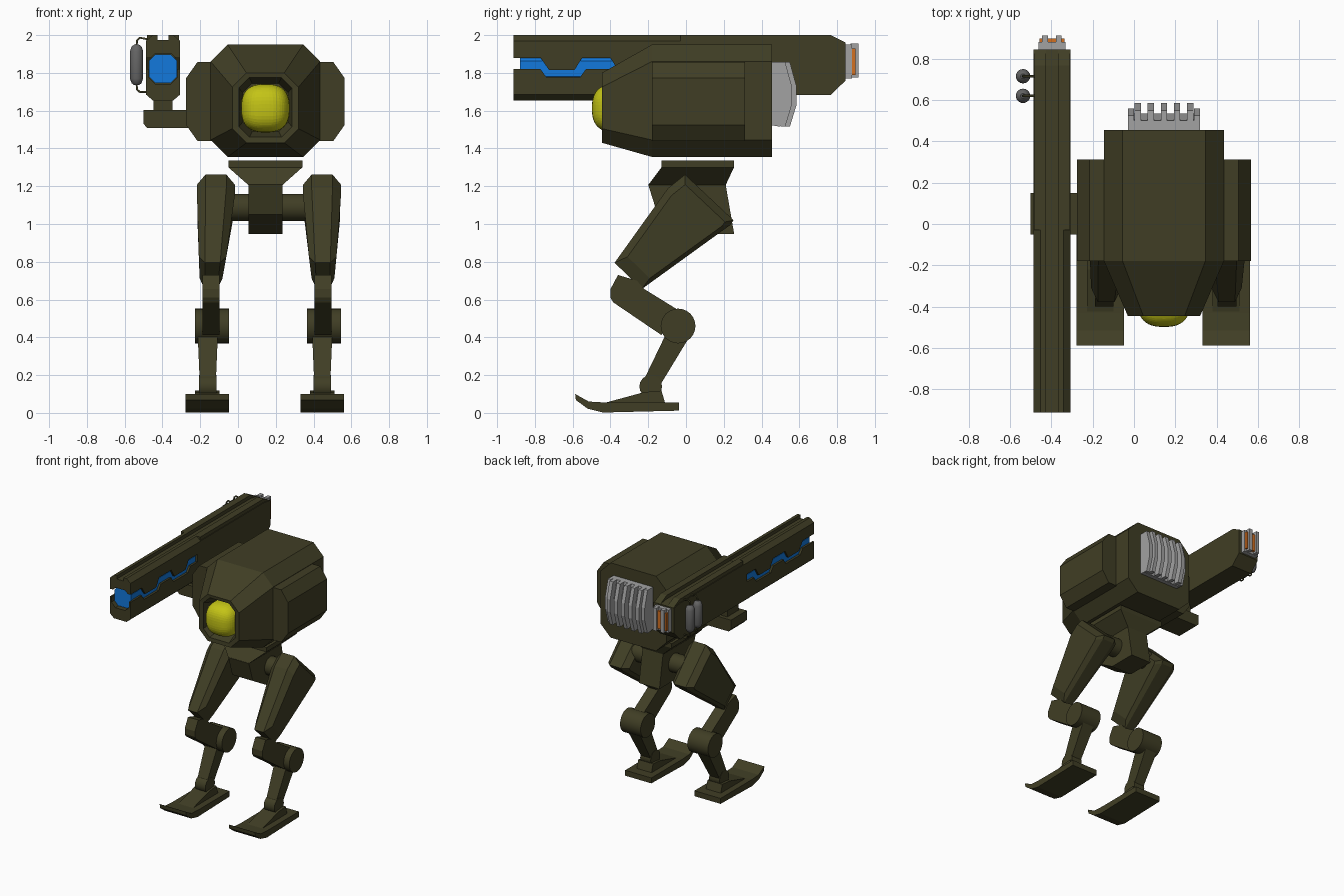
import bpy, bmesh, math
from mathutils import Vector

if "Cube" in bpy.data.objects:
    bpy.data.objects.remove(bpy.data.objects["Cube"])

def material(name, r, g, b):
    m = bpy.data.materials.new(name)
    m.diffuse_color = (r, g, b, 1)
    m.use_nodes = True
    m.node_tree.nodes["Principled BSDF"].inputs["Base Color"].default_value = m.diffuse_color
    return m

OLIVE = material("olive armour", 0.051, 0.048, 0.018)
YELLOW = material("yellow eye", 0.55, 0.55, 0.008)
BLUE = material("blue energy", 0.006, 0.19, 0.72)
GREY = material("light grey metal", 0.36, 0.36, 0.36)
DARK = material("dark grey metal", 0.13, 0.13, 0.13)
ORANGE = material("orange vent", 0.65, 0.16, 0.015)

def finish(name, bm, mat):
    bmesh.ops.recalc_face_normals(bm, faces=bm.faces)
    me = bpy.data.meshes.new(name)
    bm.to_mesh(me)
    bm.free()
    ob = bpy.data.objects.new(name, me)
    bpy.context.collection.objects.link(ob)
    me.materials.append(mat)
    return ob

def loft(name, rings, mat, caps=True):
    """Skin a list of equal-length point rings."""
    bm = bmesh.new()
    vs = [[bm.verts.new(p) for p in r] for r in rings]
    n = len(vs[0])
    for a, b in zip(vs, vs[1:]):
        for i in range(n):
            j = (i + 1) % n
            bm.faces.new((a[i], a[j], b[j], b[i]))
    if caps:
        bm.faces.new(vs[0])
        bm.faces.new(vs[-1])
    return finish(name, bm, mat)

def side_prism(name, pts, cx, hw, mat=OLIVE):
    return loft(name, [[(x, y, z) for y, z in pts] for x in (cx - hw, cx + hw)], mat)

def front_prism(name, pts, y0, y1, mat=OLIVE):
    return loft(name, [[(x, y, z) for x, z in pts] for y in (y0, y1)], mat)

def box(name, x0, x1, y0, y1, z0, z1, mat=OLIVE):
    return front_prism(name, [(x0, z0), (x1, z0), (x1, z1), (x0, z1)], y0, y1, mat)

def octagon(cx, hw, z0, z1, cxx, cz):
    """Box outline with cut corners."""
    l, r = cx - hw, cx + hw
    return [(l + cxx, z0), (r - cxx, z0), (r, z0 + cz), (r, z1 - cz),
            (r - cxx, z1), (l + cxx, z1), (l, z1 - cz), (l, z0 + cz)]

def rod(name, cx, hw, cy, cz, r, n=24):
    pts = [(cy + r * math.cos(2 * math.pi * i / n), cz + r * math.sin(2 * math.pi * i / n))
           for i in range(n)]
    ob = side_prism(name, pts, cx, hw)
    ob.data.shade_smooth()
    ob.data.set_sharp_from_angle(angle=math.radians(30))
    return ob

CX = 0.145  # centre line of body

# Hull with a recessed socket at the front
sections = [(0.455, octagon(CX, 0.29, 1.355, 1.95, 0.09, 0.09)),
            (-0.18, octagon(CX, 0.29, 1.355, 1.95, 0.09, 0.09)),
            (-0.445, octagon(CX, 0.175, 1.43, 1.80, 0.075, 0.075)),
            (-0.442, octagon(CX, 0.14, 1.46, 1.775, 0.055, 0.055)),
            (-0.34, octagon(CX, 0.12, 1.49, 1.745, 0.05, 0.05))]
loft("hull", [[(x, y, z) for x, z in pts] for y, pts in sections], OLIVE)
front_prism("side_pods", octagon(CX, 0.42, 1.44, 1.857, 0.06, 0.085), -0.18, 0.312)

# Eye: softened cube
bm = bmesh.new()
bmesh.ops.create_cube(bm, size=2)
bmesh.ops.subdivide_edges(bm, edges=bm.edges, cuts=11, use_grid_fill=True)
for v in bm.verts:
    ball = v.co.normalized()
    soft = ball / sum(abs(c) ** 2.6 for c in ball) ** (1 / 2.6)
    v.co = Vector((CX, -0.37, 1.613)) + soft * 0.128
finish("eye", bm, YELLOW)

# Rear radiator with curved fins
def fin_profile(out):
    return [(0.44, 1.857), (out - 0.035, 1.857), (out, 1.73), (out, 1.63),
            (out - 0.035, 1.515), (0.44, 1.525)]
side_prism("radiator_base", fin_profile(0.535), CX, 0.173, GREY)
for s in (-1, 1):
    side_prism("radiator_edge", fin_profile(0.56), CX + s * 0.16, 0.014, GREY)
for i in range(5):
    side_prism("radiator_fin", fin_profile(0.585), CX + (i - 2) * 0.0635, 0.015, GREY)

# Cannon: front barrel and rear housing, with a groove along the top
GX = -0.397
def gun_outline(z0, z1, c):
    o = octagon(GX, 0.09, z0, z1, c, 0.03)
    return o[:5] + [(GX + 0.03, z1), (GX + 0.03, z1 - 0.027),
                    (GX - 0.03, z1 - 0.027), (GX - 0.03, z1)] + o[5:]
barrel = front_prism("cannon_barrel", gun_outline(1.655, 2.0, 0.035), -0.912, -0.03)
side_prism("cannon_housing", [(-0.03, 1.683), (0.767, 1.683), (0.845, 1.76), (0.845, 1.96),
                              (0.767, 1.972), (-0.03, 1.972)], GX, 0.09)
for s in (-1, 1):
    x0, x1 = sorted((GX + s * 0.03, GX + s * 0.085))
    side_prism("housing_rail", [(-0.03, 1.96), (0.845, 1.96), (0.767, 2.0), (-0.03, 2.0)],
               (x0 + x1) / 2, (x1 - x0) / 2)

# Zigzag slot through the barrel and the glowing core inside it
upper = [(-0.95, 1.88), (-0.77, 1.88), (-0.725, 1.815), (-0.59, 1.815), (-0.55, 1.88),
         (-0.40, 1.88), (-0.36, 1.815), (-0.22, 1.815), (-0.18, 1.88), (-0.07, 1.88)]
lower = [(-0.95, 1.82), (-0.77, 1.82), (-0.74, 1.778), (-0.56, 1.778), (-0.53, 1.82),
         (-0.40, 1.82), (-0.37, 1.778), (-0.19, 1.778), (-0.16, 1.82), (-0.07, 1.82)]
slot = side_prism("slot_cutter", upper + lower[::-1], GX, 0.2)
bore = front_prism("bore_cutter", octagon(GX, 0.078, 1.742, 1.902, 0.035, 0.035), -0.95, -0.865)
for cutter in (slot, bore):
    cutter.hide_render = True
    cutter.hide_set(True)
    mod = barrel.modifiers.new("cut", "BOOLEAN")
    mod.operation = "DIFFERENCE"
    mod.solver = "EXACT"
    mod.object = cutter
front_prism("energy_core", octagon(GX, 0.074, 1.747, 1.897, 0.033, 0.033), -0.88, -0.05, BLUE)

# Cannon rear vent
box("vent_base", GX - 0.065, GX + 0.065, 0.84, 0.88, 1.77, 1.95, GREY)
box("vent_glow", GX - 0.06, GX + 0.06, 0.87, 0.898, 1.79, 1.93, ORANGE)
for s in (-1, 1):
    box("vent_fin", GX + s * 0.033 - 0.014, GX + s * 0.033 + 0.014, 0.87, 0.913, 1.775, 1.955, GREY)

# Canisters with feed pipes on the cannon's outer side
for cy in (0.62, 0.715):
    prof = [(0.012, 1.735), (0.026, 1.745), (0.035, 1.77), (0.035, 1.915), (0.026, 1.94), (0.012, 1.95)]
    can = loft("canister", [[(-0.537 + r * math.cos(a * math.pi / 8), cy + r * math.sin(a * math.pi / 8), z)
                             for a in range(16)] for r, z in prof], DARK)
    can.data.shade_smooth()
    can.data.set_sharp_from_angle(angle=math.radians(35))
    for z, d in ((1.945, 1), (1.74, -1)):
        cu = bpy.data.curves.new("feed_pipe", "CURVE")
        cu.dimensions = "3D"
        cu.bevel_depth = 0.006
        cu.bevel_resolution = 1
        sp = cu.splines.new("POLY")
        path = [(-0.537, z), (-0.534, z + d * 0.028), (-0.52, z + d * 0.041), (-0.47, z + d * 0.036 - 0.004)]
        sp.points.add(len(path) - 1)
        for p, (x, pz) in zip(sp.points, path):
            p.co = (x, cy, pz, 1)
        cu.materials.append(OLIVE)
        bpy.context.collection.objects.link(bpy.data.objects.new("feed_pipe", cu))

# Cannon mount arm
front_prism("mount_arm", [(-0.48, 1.508), (-0.2, 1.508), (-0.2, 1.603), (-0.5, 1.603), (-0.5, 1.53)], -0.05, 0.15)
box("mount_post", GX - 0.05, GX + 0.05, -0.02, 0.12, 1.59, 1.70)

# Pelvis: plate, funnel and column
def rect(hx, y0, y1, z):
    return [(CX - hx, y0, z), (CX + hx, y0, z), (CX + hx, y1, z), (CX - hx, y1, z)]
loft("pelvis_funnel", [rect(0.196, -0.13, 0.254, 1.335), rect(0.196, -0.13, 0.254, 1.30),
                       rect(0.09, -0.2, 0.21, 1.206)], OLIVE)
side_prism("pelvis_column", [(-0.2, 1.208), (-0.15, 1.05), (0.03, 0.947), (0.255, 0.947), (0.21, 1.208)], CX, 0.09)
rod("hip_axle", 0.165, 0.24, 0.07, 1.088, 0.072)

# Legs: centres of thigh, knee link, hock, shin and foot
def thigh(cx, lean):
    pts = [(-0.095, 1.19), (-0.005, 1.262), (0.252, 1.02), (0.235, 0.995), (-0.235, 0.655), (-0.378, 0.795)]
    my, mz = 0.0, 0.97
    rings = []
    for s, k in ((-1, 0.72), (-0.55, 1), (0.55, 1), (1, 0.72)):
        ring = []
        for y, z in pts:
            t = min(1, max(0, (1.1 - z) / 0.45))  # narrows toward the knee
            ring.append((cx + lean * t + s * (0.1 - 0.04 * t), my + (y - my) * (k + (1 - k) * 0.35),
                         mz + (z - mz) * (k + (1 - k) * 0.35)))
        rings.append(ring)
    loft("thigh", rings, OLIVE)

for tx, lean, kx, hx, sx, fx in ((-0.117, -0.026, -0.143, -0.138, -0.16, -0.163),
                                 (0.445, 0.005, 0.45, 0.455, 0.446, 0.446)):
    thigh(tx, lean)
    side_prism("knee_link", [(-0.40, 0.655), (-0.36, 0.73), (-0.26, 0.70), (-0.22, 0.655), (-0.05, 0.55),
                             (-0.13, 0.412), (-0.385, 0.585), (-0.4, 0.61)], kx, 0.045)
    rod("hock_joint", hx, 0.09, -0.042, 0.46, 0.092)
    # Shin tapers down to the ankle
    loft("shin", [[(sx + i * hw, y, z) for i, y in ((-1, y0), (1, y0), (1, y1), (-1, y1))]
                  for hw, y0, y1, z in ((0.054, -0.10, 0.035, 0.43), (0.042, -0.235, -0.135, 0.15))], OLIVE)
    rod("ankle_joint", sx, 0.046, -0.187, 0.14, 0.06, 16)
    side_prism("foot_sole", [(-0.587, 0.10), (-0.583, 0.068), (-0.52, 0.022), (-0.44, 0.002), (-0.037, 0.012),
                             (-0.037, 0.055), (-0.43, 0.055), (-0.515, 0.06)], fx, 0.115)
    side_prism("foot_wedge", [(-0.46, 0.045), (-0.22, 0.11), (-0.13, 0.118), (-0.11, 0.05)], fx, 0.065)
